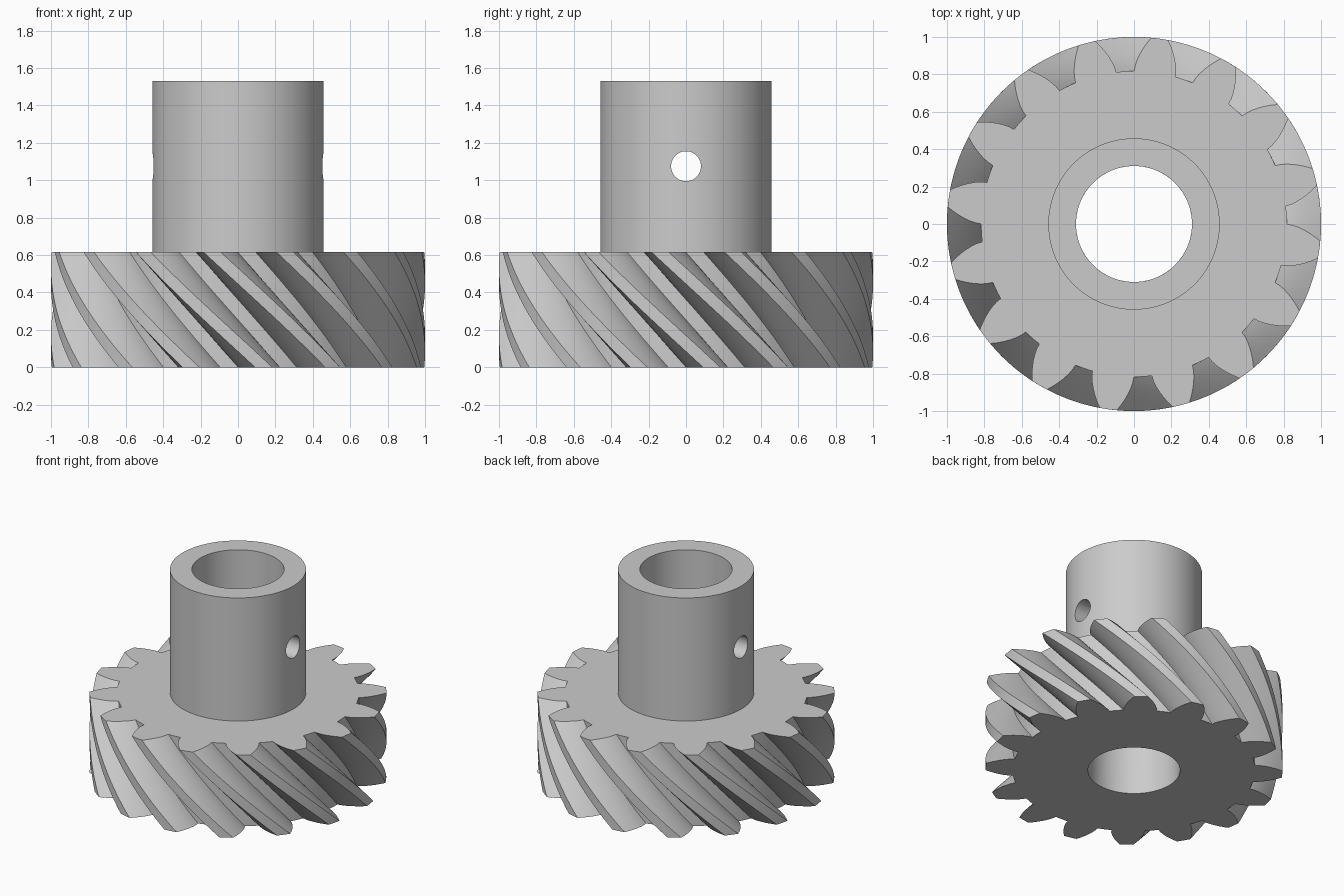
import bpy, bmesh
from math import sin, cos, tan, acos, atan, pi, radians, sqrt

if "Cube" in bpy.data.objects:
    bpy.data.objects.remove(bpy.data.objects["Cube"])

TEETH, HELIX = 16, radians(45)
TIP, HUB, BORE = 1.0, 0.458, 0.31
FACE, TOP = 0.615, 1.53
SLICES, FLANK = 28, 7

# Involute tooth proportions from the helix and tooth count
module = TIP / (TEETH / cos(HELIX) / 2 + 1)
pitch_r = TIP - module
root_r = TIP - 2.25 * module
pressure = atan(tan(radians(20)) / cos(HELIX))
base_r = pitch_r * cos(pressure)


def inv(a):
    return tan(a) - a


def half_angle(r):
    a = acos(min(1.0, base_r / r))
    return pi / (2 * TEETH) + inv(pressure) - inv(a)


# One tooth: right flank, tip, left flank, root; then repeated around
radii = [root_r + (TIP - root_r) * i / (FLANK - 1) for i in range(FLANK)]
tooth = [(r, -half_angle(r)) for r in radii] + [(TIP, 0)]
tooth += [(r, half_angle(r)) for r in reversed(radii)]
root_half = half_angle(root_r)
step = 2 * pi / TEETH
tooth += [(root_r, root_half + (step - 2 * root_half) * k / 3) for k in (1, 2)]
profile = [(r, a + step * (i + 0.5)) for i in range(TEETH) for r, a in tooth]


def twist(z):
    return -(min(z, FACE) - FACE / 2) * tan(HELIX) / pitch_r


# Loops run up the teeth, over the hub and back down the bore
levels = [FACE * i / SLICES for i in range(SLICES + 1)]
loops = [(z, None) for z in levels]
loops += [(FACE, HUB), (TOP, HUB), (TOP, BORE)]
loops += [(z, BORE) for z in reversed(levels)]

bm = bmesh.new()
rings = []
for z, radius in loops:
    ring = []
    for r, a in profile:
        r, a = radius or r, a + twist(z)
        ring.append(bm.verts.new((r * cos(a), r * sin(a), z)))
    rings.append(ring)
n = len(profile)
for i, low in enumerate(rings):
    high = rings[(i + 1) % len(rings)]
    for j in range(n):
        k = (j + 1) % n
        bm.faces.new((low[j], low[k], high[k], high[j]))
bmesh.ops.recalc_face_normals(bm, faces=bm.faces)
mesh = bpy.data.meshes.new("helical_gear")
bm.to_mesh(mesh)
bm.free()
gear = bpy.data.objects.new("helical_gear", mesh)
bpy.context.collection.objects.link(gear)

# Pin hole drilled through both hub walls
bpy.ops.mesh.primitive_cylinder_add(vertices=48, radius=0.08, depth=1.4,
                                    location=(0, 0, 1.075), rotation=(0, pi / 2, 0))
drill = bpy.context.object
drill.name = "pin_hole_cutter"
drill.hide_render = True
cut = gear.modifiers.new("pin_hole", 'BOOLEAN')
cut.operation = 'DIFFERENCE'
cut.solver = 'EXACT'
cut.object = drill
bpy.ops.object.select_all(action='DESELECT')
gear.select_set(True)
bpy.context.view_layer.objects.active = gear
bpy.ops.object.modifier_apply(modifier=cut.name)
bpy.data.objects.remove(drill)
bpy.ops.object.shade_smooth_by_angle(angle=radians(25))
